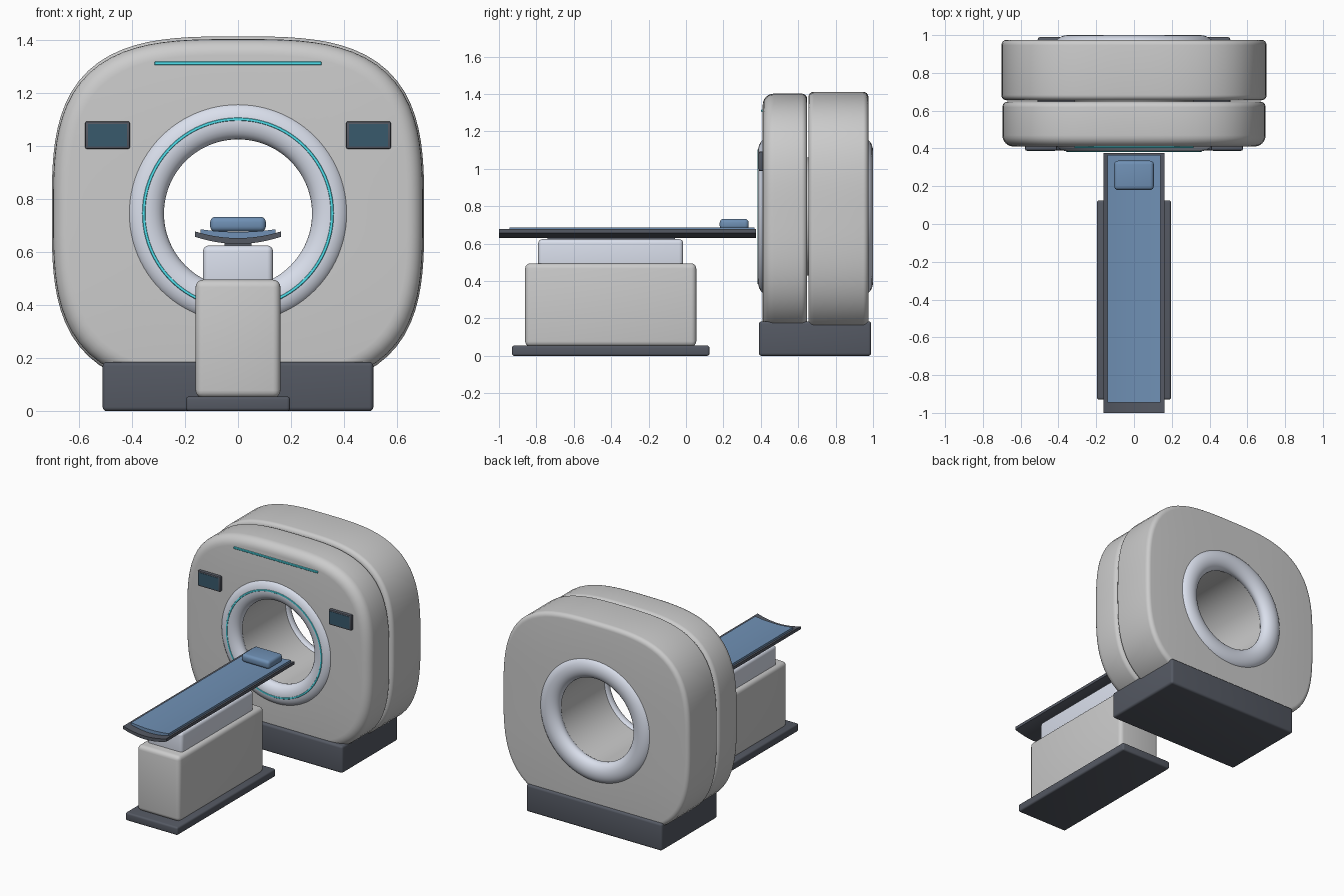
import bpy, bmesh, math

if "Cube" in bpy.data.objects:
    bpy.data.objects.remove(bpy.data.objects["Cube"])

BORE_Z = 0.745
SEG = 96


def material(name, rgb):
    m = bpy.data.materials.new(name)
    m.diffuse_color = (*rgb, 1)
    m.use_nodes = True
    m.node_tree.nodes["Principled BSDF"].inputs["Base Color"].default_value = m.diffuse_color
    return m


DARK = material("dark_trim", (0.09, 0.10, 0.125))
PALE = material("pale_trim", (0.70, 0.74, 0.84))
BLUE = material("pad_blue", (0.16, 0.28, 0.46))
GLASS = material("screen_glass", (0.04, 0.10, 0.15))
CYAN = material("light_cyan", (0.08, 0.75, 0.85))


def finish(name, bm, mat=None):
    bmesh.ops.recalc_face_normals(bm, faces=bm.faces[:])
    me = bpy.data.meshes.new(name)
    bm.to_mesh(me)
    bm.free()
    ob = bpy.data.objects.new(name, me)
    bpy.context.collection.objects.link(ob)
    if mat:
        me.materials.append(mat)
    return ob


def box(name, x, y, z, bevel=0.0, mat=None, segs=4):
    """Rounded box from (min, max) ranges."""
    bm = bmesh.new()
    bmesh.ops.create_cube(bm, size=1)
    for v in bm.verts:
        for i, (lo, hi) in enumerate((x, y, z)):
            v.co[i] = lo + (v.co[i] + 0.5) * (hi - lo)
    if bevel:
        bmesh.ops.bevel(bm, geom=bm.edges[:], offset=bevel, segments=segs,
                        profile=0.5, affect='EDGES')
    return finish(name, bm, mat)


def loft(name, rings, mat=None, closed=True, capped=False):
    """Skin a list of equal-length point loops."""
    bm = bmesh.new()
    loops = [[bm.verts.new(p) for p in r] for r in rings]
    pairs = list(zip(loops, loops[1:])) + ([(loops[-1], loops[0])] if closed else [])
    n = len(loops[0])
    for a, b in pairs:
        for i in range(n):
            j = (i + 1) % n
            bm.faces.new((a[i], a[j], b[j], b[i]))
    if capped:
        bm.faces.new(loops[0])
        bm.faces.new(loops[-1])
    return finish(name, bm, mat)


def outline(a, b, y, n=2.0):
    """Superellipse around the bore axis (n=2 is an ellipse)."""
    pts = []
    for i in range(SEG):
        t = 2 * math.pi * i / SEG
        c, s = math.cos(t), math.sin(t)
        r = (abs(c) ** n + abs(s) ** n) ** (-1 / n)
        pts.append((a * r * c, y, BORE_Z + b * r * s))
    return pts


def shell(name, a, b, y0, y1, r0, r1):
    """Gantry housing with rounded rims and a round bore."""
    rings = [outline(0.31, 0.31, y0)]
    for y, r, sgn, steps in ((y0, r0, 1, range(7)), (y1, r1, -1, range(6, -1, -1))):
        for k in steps:
            t = math.pi / 2 * k / 6
            d = r * (1 - math.sin(t))
            rings.append(outline(a - d, b - d, y + sgn * r * (1 - math.cos(t)), 3.2))
    rings.append(outline(0.31, 0.31, y1))
    return loft(name, rings)


def ring(name, major, rad, depth, y, mat, n=24):
    """Torus with an elliptical section around the bore axis."""
    rings = []
    for k in range(n):
        t = 2 * math.pi * k / n
        r = major + rad * math.cos(t)
        rings.append(outline(r, r, y + depth * math.sin(t)))
    return loft(name, rings, mat)


def trough(name, half, y0, y1, top, bottom, mat):
    """Curved slab; top and bottom are (centre z, edge z)."""
    xs = [half * (i / 10 - 1) for i in range(21)]

    def curve(c, e):
        return [(x, c + (e - c) * (x / half) ** 2) for x in xs]
    prof = curve(*top) + curve(*bottom)[::-1]
    return loft(name, [[(x, y, z) for x, z in prof] for y in (y0, y1)],
                mat, closed=False, capped=True)


# Gantry housing, bore liner and bezels
shell("front_housing", 0.697, 0.657, 0.41, 0.648, 0.06, 0.03)
shell("rear_housing", 0.702, 0.667, 0.655, 0.975, 0.028, 0.028)
loft("bore_liner", [outline(r, r, y) for r, y in
                    ((0.29, 0.42), (0.315, 0.42), (0.315, 0.965), (0.29, 0.965))])
ring("front_bezel", 0.349, 0.07, 0.05, 0.435, PALE)
ring("rear_bezel", 0.349, 0.07, 0.05, 0.95, PALE)
ring("bore_light", 0.355, 0.006, 0.004, 0.386, CYAN, 8)
box("gantry_base", (-0.51, 0.51), (0.39, 0.99), (0, 0.185), 0.015, DARK)

# Front light strip and control screens
box("light_strip", (-0.315, 0.315), (0.402, 0.415), (1.304, 1.317), 0.002, CYAN, 1)
for side, s in (("left", -1), ("right", 1)):
    outer = sorted((s * 0.408, s * 0.576))
    inner = sorted((s * 0.418, s * 0.566))
    box(side + "_screen_frame", outer, (0.389, 0.415), (0.988, 1.092), 0.006, DARK, 2)
    box(side + "_screen", inner, (0.387, 0.40), (0.998, 1.082), 0.0, GLASS)

# Patient table pedestal
box("table_foot", (-0.196, 0.196), (-0.93, 0.125), (0, 0.055), 0.012, DARK)
box("table_pedestal", (-0.16, 0.16), (-0.86, 0.055), (0.05, 0.495), 0.028)
box("lift_column", (-0.132, 0.132), (-0.79, -0.015), (0.45, 0.624), 0.022, PALE)
box("slide_rail", (-0.05, 0.05), (-0.74, -0.06), (0.615, 0.638), 0.0, DARK)

# Tabletop, mattress and head cushion
trough("table_cradle", 0.162, -1.0, 0.375, (0.652, 0.677), (0.63, 0.657), DARK)
trough("mattress", 0.141, -0.945, 0.365, (0.675, 0.685), (0.651, 0.668), BLUE)
box("head_cushion", (-0.105, 0.105), (0.18, 0.335), (0.676, 0.732), 0.02, BLUE)

# Smooth shading with crisp edges
for ob in bpy.context.scene.objects:
    ob.select_set(True)
    bpy.context.view_layer.objects.active = ob
bpy.ops.object.shade_smooth_by_angle(angle=math.radians(35))
